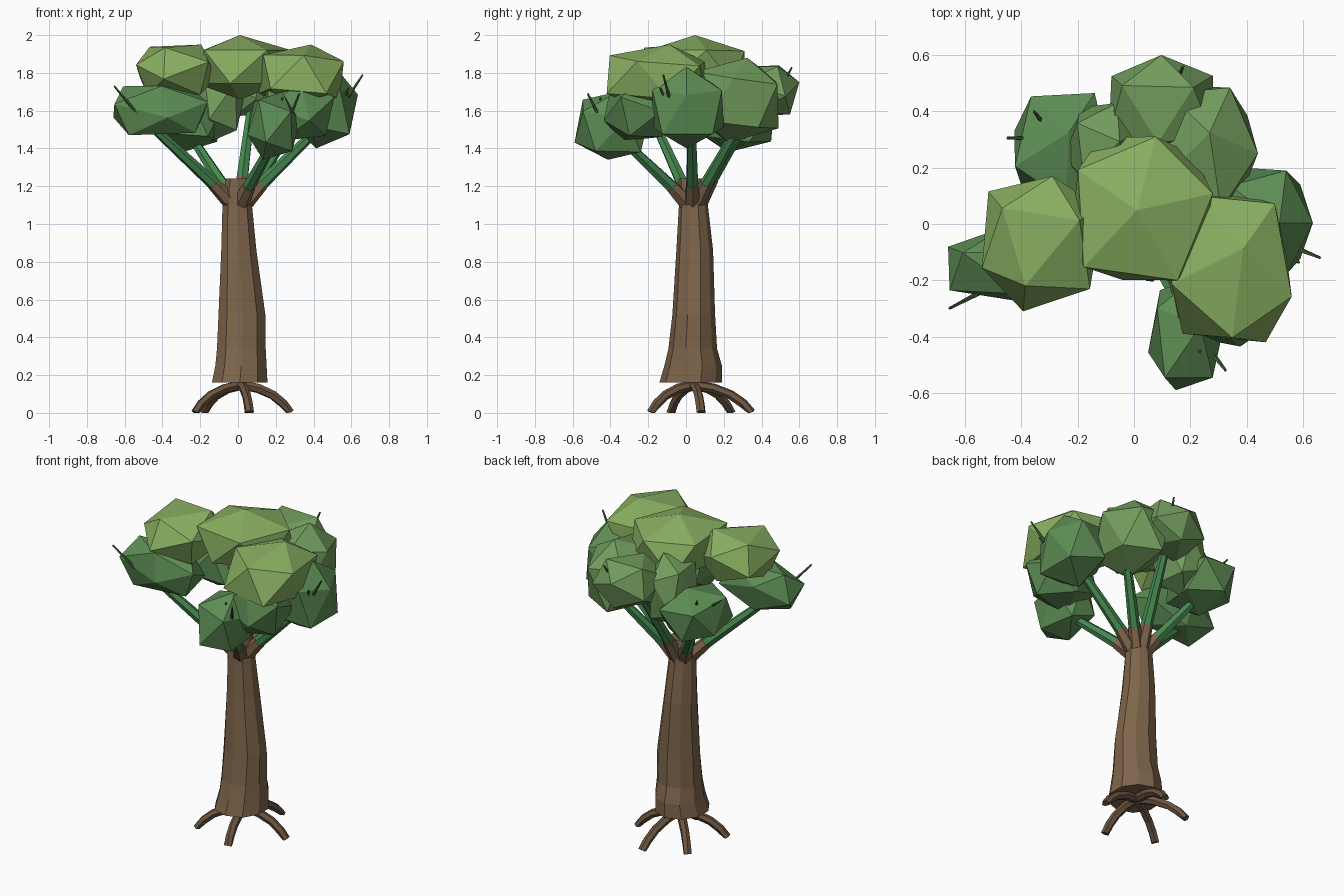
import bpy, bmesh, math, random
from mathutils import Vector, Matrix

if "Cube" in bpy.data.objects:
    bpy.data.objects.remove(bpy.data.objects["Cube"])

random.seed(4)


def material(name, rgb):
    m = bpy.data.materials.new(name)
    m.diffuse_color = (*rgb, 1)
    m.use_nodes = True
    m.node_tree.nodes["Principled BSDF"].inputs["Base Color"].default_value = m.diffuse_color
    return m


BARK = material("bark", (0.21, 0.13, 0.07))
ROOT = material("root_bark", (0.15, 0.09, 0.052))
STEM = material("green_stem", (0.06, 0.25, 0.08))
TWIG = material("twig_green", (0.06, 0.13, 0.04))
LEAF_TOP = material("leaf_light", (0.25, 0.43, 0.12))
LEAF_MID = material("leaf_mid", (0.17, 0.34, 0.11))
LEAF_LOW = material("leaf_dark", (0.11, 0.27, 0.09))


def finish(bm, name, mat):
    bmesh.ops.recalc_face_normals(bm, faces=bm.faces)
    mesh = bpy.data.meshes.new(name)
    bm.to_mesh(mesh)
    bm.free()
    mesh.materials.append(mat)
    ob = bpy.data.objects.new(name, mesh)
    bpy.context.collection.objects.link(ob)
    return ob


def loft(rings, name, mat):
    bm = bmesh.new()
    loops = [[bm.verts.new(p) for p in ring] for ring in rings]
    n = len(loops[0])
    for a, b in zip(loops, loops[1:]):
        for i in range(n):
            j = (i + 1) % n
            bm.faces.new((a[i], a[j], b[j], b[i]))
    bm.faces.new(loops[0])
    bm.faces.new(loops[-1])
    return finish(bm, name, mat)


def tube(points, radii, sides, name, mat):
    pts = [Vector(p) for p in points]
    rings = []
    for i, p in enumerate(pts):
        d = (pts[min(i + 1, len(pts) - 1)] - pts[max(i - 1, 0)]).normalized()
        u = d.cross(Vector((0.3, 0.2, 1))).normalized()
        v = d.cross(u)
        rings.append([p + radii[i] * (u * math.cos(t) + v * math.sin(t))
                      for t in (2 * math.pi * k / sides for k in range(sides))])
    return loft(rings, name, mat)


def leaf_clump(box, yaw, tilt, name):
    """Distorted icosahedron, slightly boxy, fitted to (x0, x1, y0, y1, z0, z1)."""
    bm = bmesh.new()
    bmesh.ops.create_icosphere(bm, subdivisions=1, radius=1)
    rot = Matrix.Rotation(math.radians(yaw), 3, 'Z') @ Matrix.Rotation(tilt, 3, 'Y')
    for v in bm.verts:
        v.co = rot @ v.co * random.uniform(0.93, 1.07)
    for k in range(3):
        lo = min(v.co[k] for v in bm.verts)
        hi = max(v.co[k] for v in bm.verts)
        a, b = box[2 * k], box[2 * k + 1]
        for v in bm.verts:
            s = (v.co[k] - lo) / (hi - lo) * 2 - 1
            s = math.copysign(abs(s) ** 0.8, s)
            v.co[k] = (a + b) / 2 + s * (b - a) / 2
    mid = (box[4] + box[5]) / 2
    mat = LEAF_TOP if mid > 1.74 else LEAF_MID if mid > 1.64 else LEAF_LOW
    finish(bm, name, mat)


# Trunk: z, x range, y range of each ring
profile = [(0.16, -0.14, 0.16, -0.13, 0.185), (0.25, -0.122, 0.155, -0.105, 0.185),
           (0.34, -0.113, 0.15, -0.085, 0.16), (0.52, -0.105, 0.148, -0.065, 0.15),
           (0.86, -0.09, 0.10, -0.045, 0.14), (1.11, -0.083, 0.075, -0.032, 0.112),
           (1.24, -0.065, 0.065, -0.035, 0.10)]
SIDES = 10
flute = [random.uniform(0.95, 1.02) for _ in range(SIDES)]
rings = []
for z, x0, x1, y0, y1 in profile:
    ring = []
    for k in range(SIDES):
        t = 2 * math.pi * (k + 0.5) / SIDES
        r = flute[k] * 1.06
        ring.append(((x0 + x1) / 2 + (x1 - x0) / 2 * r * math.cos(t),
                     (y0 + y1) / 2 + (y1 - y0) / 2 * r * math.sin(t), z))
    rings.append(ring)
loft(rings, "trunk", BARK)

# Arching roots
root_ends = [(0.275, 0.08), (0.06, 0.345), (-0.18, 0.24), (-0.225, -0.08), (0.06, -0.185)]
for i, (x, y) in enumerate(root_ends):
    c = Vector((0.015, 0.04, 0))
    e = Vector((x, y, 0))
    path = []
    for f, z in ((0.05, 0.145), (0.35, 0.13), (0.65, 0.095), (0.86, 0.05), (1.0, 0.0)):
        p = c.lerp(e, f)
        path.append((p.x, p.y, z))
    root = tube(path, (0.026, 0.026, 0.025, 0.025, 0.025), 6, f"root_{i + 1}", ROOT)
    for v in root.data.vertices:
        v.co.z = max(v.co.z, 0)

# Branches: brown collar, then green stem into the leaves
branch_ends = [(-0.44, -0.15, 1.50), (0.19, -0.33, 1.44), (0.42, 0.03, 1.50),
               (0.28, 0.27, 1.50), (0.07, 0.36, 1.62), (-0.24, 0.26, 1.45)]
for i, end in enumerate(branch_ends):
    end = Vector(end)
    base = Vector((0.0, 0.035, 1.11))
    out = Vector((end.x, end.y - 0.035, 0)).normalized()
    start = base + out * 0.035
    knee = start.lerp(end, 0.24)
    knee.z += 0.01
    tube([start, knee], (0.045, 0.036), 6, f"branch_collar_{i + 1}", BARK)
    tube([start.lerp(knee, 0.6), knee, end], (0.033, 0.034, 0.024), 6,
         f"branch_{i + 1}", STEM)

# Leaf clumps: bounding box, yaw, tilt (0 = point up, 0.65 = flat face up)
clumps = {
    "leaves_top": (-0.22, 0.28, -0.20, 0.31, 1.66, 2.00, 80, 0),
    "leaves_upper_left": (-0.54, -0.11, -0.31, 0.17, 1.68, 1.95, 20, 0.6),
    "leaves_upper_right": (0.11, 0.56, -0.42, 0.11, 1.60, 1.95, 50, 0.2),
    "leaves_back": (-0.09, 0.28, 0.24, 0.60, 1.57, 1.84, 30, 0.6),
    "leaves_upper_back_left": (-0.25, 0.04, 0.12, 0.43, 1.43, 1.87, 10, 0.3),
    "leaves_back_right": (0.09, 0.44, 0.05, 0.49, 1.43, 1.88, 65, 0.15),
    "leaves_right": (0.28, 0.635, -0.18, 0.20, 1.40, 1.83, 0, 0.2),
    "leaves_front_right": (0.12, 0.51, -0.435, -0.08, 1.44, 1.77, 40, 0.5),
    "leaves_front": (0.05, 0.33, -0.59, -0.19, 1.34, 1.70, 15, 0.3),
    "leaves_left": (-0.66, -0.16, -0.28, -0.01, 1.47, 1.73, 35, 0.6),
    "leaves_back_left": (-0.425, -0.08, 0.08, 0.465, 1.38, 1.71, 55, 0.2),
}
for name, (*box, yaw, tilt) in clumps.items():
    leaf_clump(box, yaw, tilt, name)

# Twigs poking out of the leaves
twigs = [((-0.52, -0.23, 1.57), (-0.655, -0.30, 1.73)), ((0.56, -0.08, 1.64), (0.66, -0.12, 1.79)),
         ((0.54, -0.09, 1.62), (0.585, -0.137, 1.72)), ((-0.32, 0.305, 1.58), (-0.45, 0.305, 1.68)),
         ((-0.30, 0.33, 1.60), (-0.355, 0.40, 1.69)), ((0.27, -0.45, 1.55), (0.325, -0.52, 1.69)),
         ((0.22, -0.43, 1.56), (0.235, -0.455, 1.67)), ((0.15, 0.50, 1.72), (0.175, 0.56, 1.83))]
for i, (a, b) in enumerate(twigs):
    tube([a, b], (0.011, 0.005), 5, f"twig_{i + 1}", TWIG)
